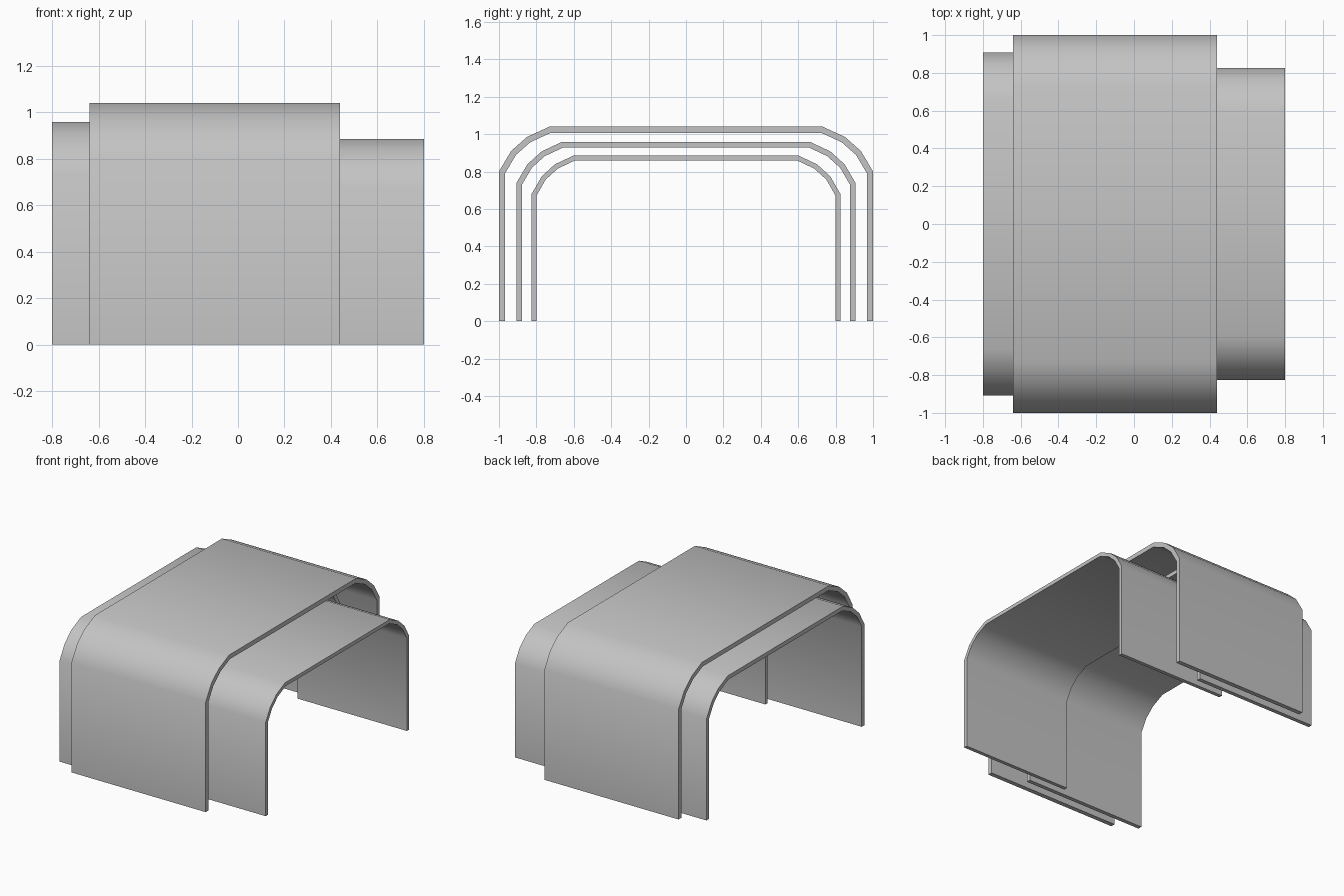
import bpy

cube = bpy.data.objects.get("Cube")
if cube:
    bpy.data.objects.remove(cube, do_unlink=True)

# One plain grey for every shell
grey = bpy.data.materials.new("plain grey")
grey.use_nodes = True
colour = (0.55, 0.55, 0.55, 1)
grey.diffuse_color = colour
grey.node_tree.nodes["Principled BSDF"].inputs["Base Color"].default_value = colour

# Half of the arch profile (y, z), from the foot to the flat top
HALF = [(1, 0), (1, 0.80), (0.935, 0.91), (0.85, 0.985), (0.73, 1.04)]
PROFILE = [(-y, z) for y, z in HALF] + HALF[::-1]


def arch(name, x0, x1, sy, sz, thickness):
    """Sweep the scaled profile along x and thicken it inwards."""
    verts = [(x, y * sy, z * sz) for y, z in PROFILE for x in (x0, x1)]
    faces = [(2 * i, 2 * i + 1, 2 * i + 3, 2 * i + 2)
             for i in range(len(PROFILE) - 1)]
    mesh = bpy.data.meshes.new(name)
    mesh.from_pydata(verts, [], faces)
    mesh.materials.append(grey)
    obj = bpy.data.objects.new(name, mesh)
    bpy.context.collection.objects.link(obj)

    shell = obj.modifiers.new("shell", "SOLIDIFY")
    shell.thickness = thickness
    shell.offset = -1
    shell.use_even_offset = True

    bpy.ops.object.select_all(action="DESELECT")
    obj.select_set(True)
    bpy.context.view_layer.objects.active = obj
    bpy.ops.object.modifier_apply(modifier=shell.name)
    bpy.ops.object.shade_smooth_by_angle(angle=0.7)
    return obj


# Three nested arches, staggered along x
arch("outer_arch", -0.64, 0.44, 1, 1, 0.033)
arch("middle_arch", -0.80, 0.18, 0.907, 0.922, 0.030)
arch("inner_arch", -0.08, 0.80, 0.825, 0.851, 0.027)
